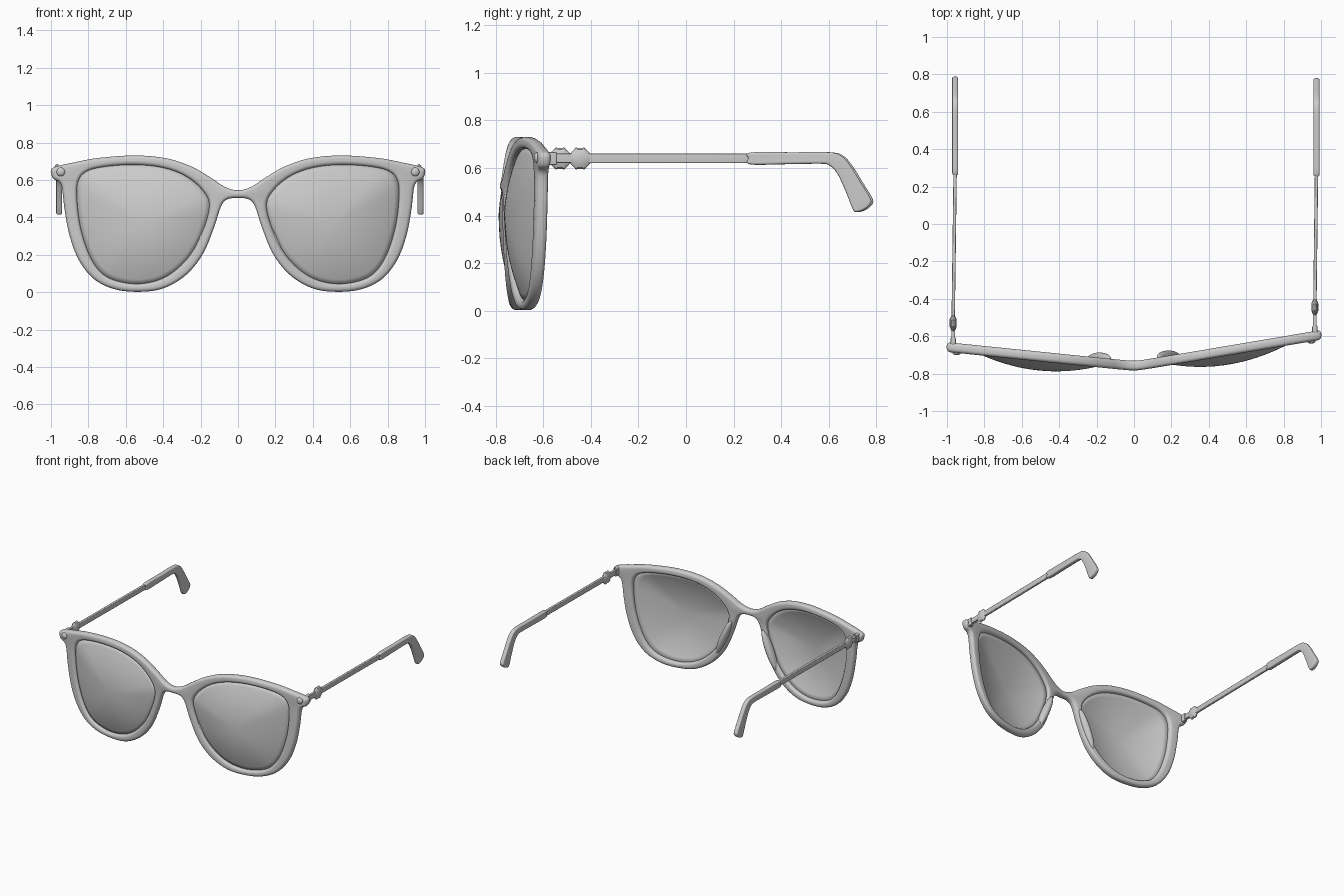
import bpy, bmesh, math
from mathutils import Vector, Matrix

if "Cube" in bpy.data.objects:
    bpy.data.objects.remove(bpy.data.objects["Cube"])


def plane_y(x):
    """Depth of the frame's mid plane: two wings meeting at the bridge, slightly yawed."""
    return -0.757 + (0.102 if x < 0 else 0.169) * (math.hypot(x, 0.03) - 0.03)


def smooth(pts, n=6):
    """Closed Catmull-Rom loop through 2D points."""
    p = [Vector(q) for q in pts]
    out = []
    for i in range(len(p)):
        a, b, c, d = (p[(i + k) % len(p)] for k in (-1, 0, 1, 2))
        for j in range(n):
            t = j / n
            out.append(0.5 * (2 * b + (c - a) * t + (2 * a - 5 * b + 4 * c - d) * t * t
                              + (3 * b - a - 3 * c + d) * t ** 3))
    return out


def finish(bm, name, angle=40):
    bmesh.ops.recalc_face_normals(bm, faces=bm.faces)
    me = bpy.data.meshes.new(name)
    bm.to_mesh(me)
    bm.free()
    ob = bpy.data.objects.new(name, me)
    bpy.context.collection.objects.link(ob)
    bpy.context.view_layer.objects.active = ob
    ob.select_set(True)
    bpy.ops.object.shade_smooth_by_angle(angle=math.radians(angle))
    ob.select_set(False)
    return ob


def plate(name, loops, half, bevel, place, cuts=()):
    """Filled outline (later loops are holes), thickened, with rounded edges."""
    cu = bpy.data.curves.new(name, 'CURVE')
    cu.dimensions, cu.fill_mode = '2D', 'BOTH'
    cu.extrude, cu.bevel_depth, cu.offset = half - bevel, bevel, -bevel
    cu.bevel_resolution = 3
    for loop in loops:
        sp = cu.splines.new('POLY')
        sp.points.add(len(loop) - 1)
        for q, c in zip(sp.points, loop):
            q.co = (c[0], c[1], 0, 1)
        sp.use_cyclic_u = True
    tmp = bpy.data.objects.new(name + "_outline", cu)
    bpy.context.collection.objects.link(tmp)
    me = bpy.data.meshes.new_from_object(tmp.evaluated_get(bpy.context.evaluated_depsgraph_get()))
    bm = bmesh.new()
    bm.from_mesh(me)
    bpy.data.objects.remove(tmp)
    bpy.data.meshes.remove(me)
    bmesh.ops.remove_doubles(bm, verts=bm.verts, dist=1e-5)
    for x in cuts:
        bmesh.ops.bisect_plane(bm, geom=bm.verts[:] + bm.edges[:] + bm.faces[:],
                               plane_co=(x, 0, 0), plane_no=(1, 0, 0))
    for v in bm.verts:
        v.co = place(*v.co)
    return finish(bm, name)


def ellipsoid(name, loc, radii, tilt=0.0):
    bm = bmesh.new()
    bmesh.ops.create_uvsphere(bm, u_segments=24, v_segments=14, radius=1,
                              matrix=Matrix.Translation(loc) @ Matrix.Rotation(tilt, 4, 'Y')
                              @ Matrix.Diagonal((*radii, 1)))
    return finish(bm, name)


def rect(u0, u1, v0, v1):
    return [(u0, v0), (u1, v0), (u1, v1), (u0, v1)]


# Frame front: mirrored outer outline with two lens openings
half_outer = [(0.07, 0.563), (0.15, 0.615), (0.25, 0.672), (0.38, 0.715), (0.55, 0.731),
              (0.75, 0.717), (0.88, 0.693), (0.965, 0.674), (1.0, 0.655), (0.99, 0.61),
              (0.955, 0.588), (0.94, 0.55), (0.927, 0.44), (0.9, 0.3), (0.85, 0.17),
              (0.77, 0.07), (0.66, 0.016), (0.53, 0.002), (0.4, 0.02), (0.28, 0.09),
              (0.19, 0.2), (0.13, 0.34), (0.09, 0.46), (0.055, 0.497)]
outer = [(0, 0.545)] + half_outer + [(0, 0.503)] + [(-x, z) for x, z in reversed(half_outer)]
opening = [(0.153, 0.46), (0.19, 0.545), (0.28, 0.62), (0.4, 0.665), (0.55, 0.681),
           (0.71, 0.671), (0.81, 0.645), (0.855, 0.59), (0.86, 0.49), (0.84, 0.34),
           (0.79, 0.19), (0.72, 0.095), (0.62, 0.053), (0.5, 0.047), (0.38, 0.085),
           (0.27, 0.18), (0.195, 0.31)]
hole = smooth(opening)
plate("frame_front", [smooth(outer), hole, [(-p.x, p.y) for p in reversed(hole)]],
      0.026, 0.019, lambda u, v, w: (u, plane_y(u) - w, v),
      cuts=(-0.05, -0.03, -0.015, 0, 0.015, 0.03, 0.05))

# Temple tip outline in (y, z)
tip = smooth([(0.27, 0.615), (0.42, 0.616), (0.56, 0.618), (0.6, 0.612), (0.635, 0.578),
              (0.67, 0.505), (0.7, 0.43), (0.715, 0.415), (0.75, 0.425), (0.778, 0.452),
              (0.772, 0.48), (0.735, 0.54), (0.695, 0.605), (0.655, 0.65), (0.6, 0.666),
              (0.45, 0.666), (0.27, 0.665), (0.262, 0.64)])

lens_mat = bpy.data.materials.new("lens_tint")
lens_mat.diffuse_color = (0.8, 0.8, 0.8, 0.85)
lens_mat.use_nodes = True
lens_mat.node_tree.nodes["Principled BSDF"].inputs["Base Color"].default_value = lens_mat.diffuse_color

for s, side, knob_y, tx in ((-1, "left", -0.53, -0.956), (1, "right", -0.445, 0.976)):
    # Domed lens: concentric rings bulging forward
    bm = bmesh.new()
    cx, cz, rings = 0.51, 0.37, 10
    mid = bm.verts.new((s * cx, plane_y(s * cx) - 0.072, cz))
    prev = None
    for k in range(1, rings + 1):
        t = k / rings
        ring = []
        for p in hole:
            x, z = s * (cx + (p.x - cx) * t * 1.025), cz + (p.y - cz) * t * 1.025
            ring.append(bm.verts.new((x, plane_y(x) - 0.072 * (1 - t * t), z)))
        for i in range(len(ring)):
            j = (i + 1) % len(ring)
            bm.faces.new((prev[i], prev[j], ring[j], ring[i]) if prev else (mid, ring[j], ring[i]))
        prev = ring
    lens = finish(bm, side + "_lens")
    lens.data.materials.append(lens_mat)
    sol = lens.modifiers.new("thickness", 'SOLIDIFY')
    sol.thickness, sol.offset = 0.006, 0

    # Nose pad and front rivet
    ellipsoid(side + "_nose_pad", (s * 0.185, plane_y(s * 0.185) + 0.02, 0.3),
              (0.027, 0.034, 0.15), -s * 0.4)
    rx = s * 0.947
    ellipsoid(side + "_rivet", (rx, plane_y(rx) - 0.024, 0.643), (0.023, 0.014, 0.023))

    # Hinge block and pin
    hx = s * 0.967
    hy = plane_y(hx)
    plate(side + "_hinge_block", [rect(hy, hy + 0.055, 0.612, 0.668)], 0.014, 0.006,
          lambda u, v, w: (hx + w, u, v))
    plate(side + "_hinge_pin", [rect(hy + 0.03, knob_y, 0.622, 0.66)], 0.01, 0.004,
          lambda u, v, w: (hx + w, u, v))

    # Faceted knob: flattened lathe around the temple axis
    bm = bmesh.new()
    loops = []
    for dy, r in ((-0.047, 0.016), (-0.018, 0.046), (0, 0.043), (0.018, 0.046), (0.047, 0.016)):
        loops.append([bm.verts.new((hx + 0.42 * r * math.cos(a), knob_y + dy, 0.64 + r * math.sin(a)))
                      for a in (math.tau * i / 12 for i in range(12))])
    for a, b in zip(loops, loops[1:]):
        for i in range(12):
            j = (i + 1) % 12
            bm.faces.new((a[i], a[j], b[j], b[i]))
    bm.faces.new(loops[0])
    bm.faces.new(loops[-1])
    finish(bm, side + "_hinge_knob", 30)

    # Temple arm and curved tip sleeve
    plate(side + "_temple_arm", [rect(knob_y, 0.3, 0.62, 0.661)], 0.009, 0.006,
          lambda u, v, w: (tx + w - (tx - hx) * max(0, (0.3 - u) / (0.3 - knob_y)), u, v))
    plate(side + "_temple_tip", [tip], 0.016, 0.009,
          lambda u, v, w: (tx + w, u + (0.008 if s < 0 else 0), v))
